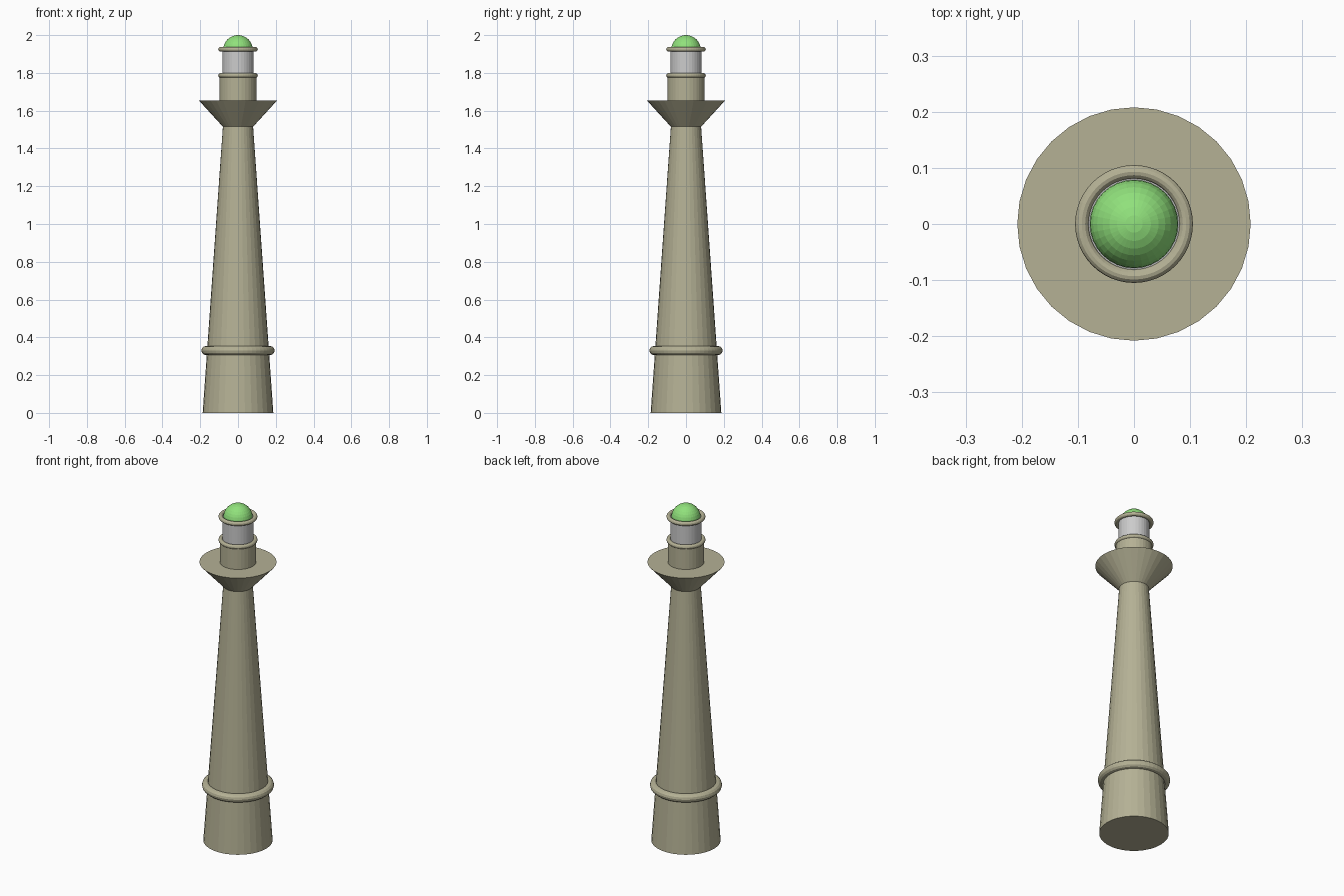
import bpy

if "Cube" in bpy.data.objects:
    bpy.data.objects.remove(bpy.data.objects["Cube"])

def material(name, rgb):
    m = bpy.data.materials.new(name)
    m.diffuse_color = (*rgb, 1)
    m.use_nodes = True
    m.node_tree.nodes["Principled BSDF"].inputs["Base Color"].default_value = m.diffuse_color
    return m

stone = material("stone", (0.46, 0.44, 0.30))
green = material("dome_green", (0.28, 0.75, 0.20))

def finish(name, mat):
    ob = bpy.context.object
    ob.name = name
    if mat:
        ob.data.materials.append(mat)
    return ob

def frustum(name, r1, r2, z1, z2, mat=None):
    bpy.ops.mesh.primitive_cone_add(vertices=32, radius1=r1, radius2=r2,
                                    depth=z2 - z1, location=(0, 0, (z1 + z2) / 2))
    return finish(name, mat)

def ring(name, major, minor, z):
    bpy.ops.mesh.primitive_torus_add(major_segments=48, minor_segments=12, major_radius=major,
                                     minor_radius=minor, location=(0, 0, z))
    return finish(name, stone)

# Tapered tower, flared gallery and upper drum
frustum("tower", 0.187, 0.08, 0, 1.515, stone)
frustum("gallery", 0.08, 0.208, 1.515, 1.655, stone)
frustum("drum", 0.098, 0.098, 1.655, 1.785, stone)

# Lantern room
frustum("lantern", 0.083, 0.083, 1.785, 1.925)

# Trim rings
ring("base_ring", 0.17, 0.024, 0.33)
ring("drum_ring", 0.093, 0.012, 1.787)
ring("lantern_ring", 0.093, 0.012, 1.925)

# Dome
bpy.ops.mesh.primitive_uv_sphere_add(segments=32, ring_count=16, radius=0.079, location=(0, 0, 1.921))
finish("dome", green)
